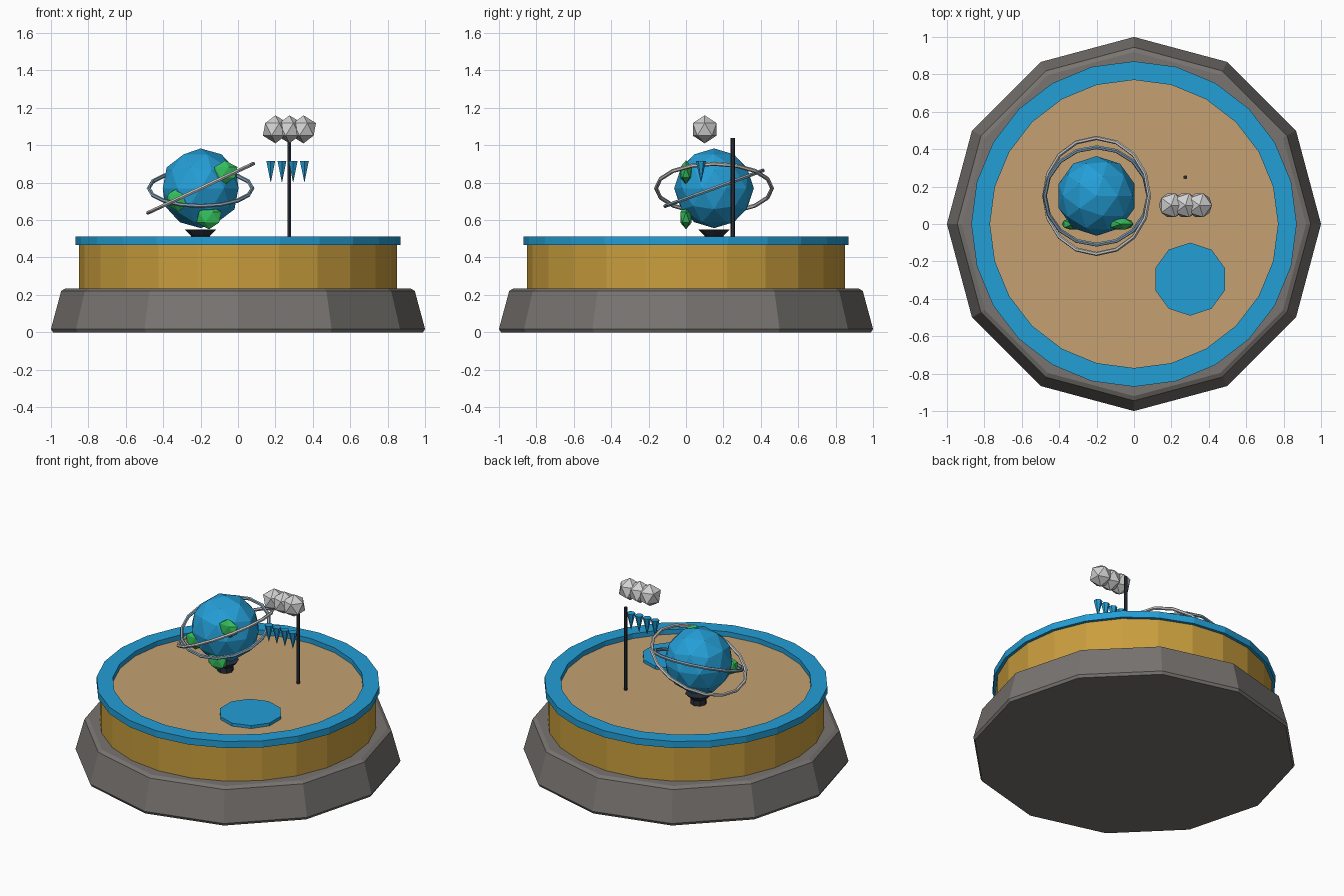
import bpy, bmesh, math
from mathutils import Matrix, Vector

if "Cube" in bpy.data.objects:
    bpy.data.objects.remove(bpy.data.objects["Cube"])


def material(name, rgb):
    m = bpy.data.materials.new(name)
    lin = [c / 12.92 if c <= 0.04045 else ((c + 0.055) / 1.055) ** 2.4 for c in rgb]
    m.diffuse_color = (*lin, 1)
    m.use_nodes = True
    m.node_tree.nodes["Principled BSDF"].inputs["Base Color"].default_value = m.diffuse_color
    return m


STONE = material("grey stone", (0.47, 0.455, 0.44))
GOLD = material("gold", (0.79, 0.62, 0.24))
BLUE = material("water blue", (0.14, 0.62, 0.84))
SAND = material("sand", (0.77, 0.63, 0.45))
DARK = material("dark metal", (0.16, 0.18, 0.22))
GREEN = material("land green", (0.20, 0.74, 0.36))
SILVER = material("silver", (0.78, 0.78, 0.78))
STEEL = material("blue steel", (0.52, 0.64, 0.72))
CLOUD = material("cloud white", (0.82, 0.82, 0.82))


def finish(name, bm, mat):
    bmesh.ops.recalc_face_normals(bm, faces=bm.faces)
    me = bpy.data.meshes.new(name)
    bm.to_mesh(me)
    bm.free()
    me.materials.append(mat)
    ob = bpy.data.objects.new(name, me)
    bpy.context.collection.objects.link(ob)
    return ob


def lathe(name, profile, sides, mat, centre=(0, 0, 0), closed=False, tilt=None):
    """Spin (radius, z) points around z; the first corner lies on +y."""
    bm = bmesh.new()
    rings = []
    for r, z in profile:
        ring = []
        for i in range(sides):
            a = math.pi / 2 + math.tau * i / sides
            p = Vector((r * math.cos(a), r * math.sin(a), z))
            if tilt:
                p = tilt @ p
            ring.append(bm.verts.new(p + Vector(centre)))
        rings.append(ring)
    pairs = list(zip(rings, rings[1:]))
    if closed:
        pairs.append((rings[-1], rings[0]))
    else:
        bm.faces.new(rings[0])
        bm.faces.new(rings[-1])
    for lo, hi in pairs:
        for i in range(sides):
            j = (i + 1) % sides
            bm.faces.new((lo[i], lo[j], hi[j], hi[i]))
    return finish(name, bm, mat)


def ball(name, centre, scale, subdivisions, mat):
    bm = bmesh.new()
    bmesh.ops.create_icosphere(bm, subdivisions=subdivisions, radius=1,
                               matrix=Matrix.LocRotScale(centre, None, Vector(scale)))
    return finish(name, bm, mat)


def hoop(name, radius, tube, tilt, mat):
    section = [(radius + tube * math.cos(math.tau * k / 6), tube * math.sin(math.tau * k / 6))
               for k in range(6)]
    return lathe(name, section, 16, mat, GLOBE, True, tilt)


# Plinth, drum and basin
lathe("plinth", [(0.99, 0), (1.0, 0.018), (0.945, 0.222), (0.92, 0.235)], 12, STONE)
lathe("drum", [(0.85, 0.225), (0.85, 0.472)], 24, GOLD)
lathe("rim", [(0.77, 0.468), (0.87, 0.468), (0.87, 0.513), (0.77, 0.513)], 24, BLUE, closed=True)
lathe("sand_floor", [(0.775, 0.470), (0.775, 0.480)], 24, SAND)
lathe("pond", [(0.195, 0.475), (0.195, 0.500)], 10, BLUE, (0.3, -0.295, 0))

# Globe on its stand, with land and two tilted hoops
GLOBE = Vector((-0.2, 0.15, 0.77))
lathe("globe_stand", [(0.05, 0.475), (0.05, 0.515), (0.085, 0.55)], 8, DARK, (-0.2, 0.15, 0))
ball("globe", GLOBE, (0.213, 0.213, 0.213), 2, BLUE)
for i, c in enumerate([(-0.07, 0, 0.855), (-0.155, 0, 0.615), (-0.32, 0, 0.71)]):
    ball(f"land_{i + 1}", c, (0.075, 0.036, 0.064), 1, GREEN)
hoop("outer_hoop", 0.31, 0.011, Matrix.Rotation(math.radians(-25), 3, 'Y'), SILVER)
hoop("inner_hoop", 0.277, 0.011, Matrix.Rotation(math.radians(20), 3, 'X'), STEEL)

# Weather pole, clouds and rain
lathe("pole", [(0.011, 0.475), (0.011, 1.04)], 6, DARK, (0.275, 0.25, 0))
for i in range(3):
    ball(f"cloud_{i + 1}", (0.2 + 0.075 * i, 0.1, 1.085), (0.075,) * 3, 1, CLOUD)
for i in range(4):
    lathe(f"raindrop_{i + 1}", [(0.001, 0.803), (0.027, 0.915)], 6, BLUE,
          (0.175 + 0.06 * i, 0.08, 0))
